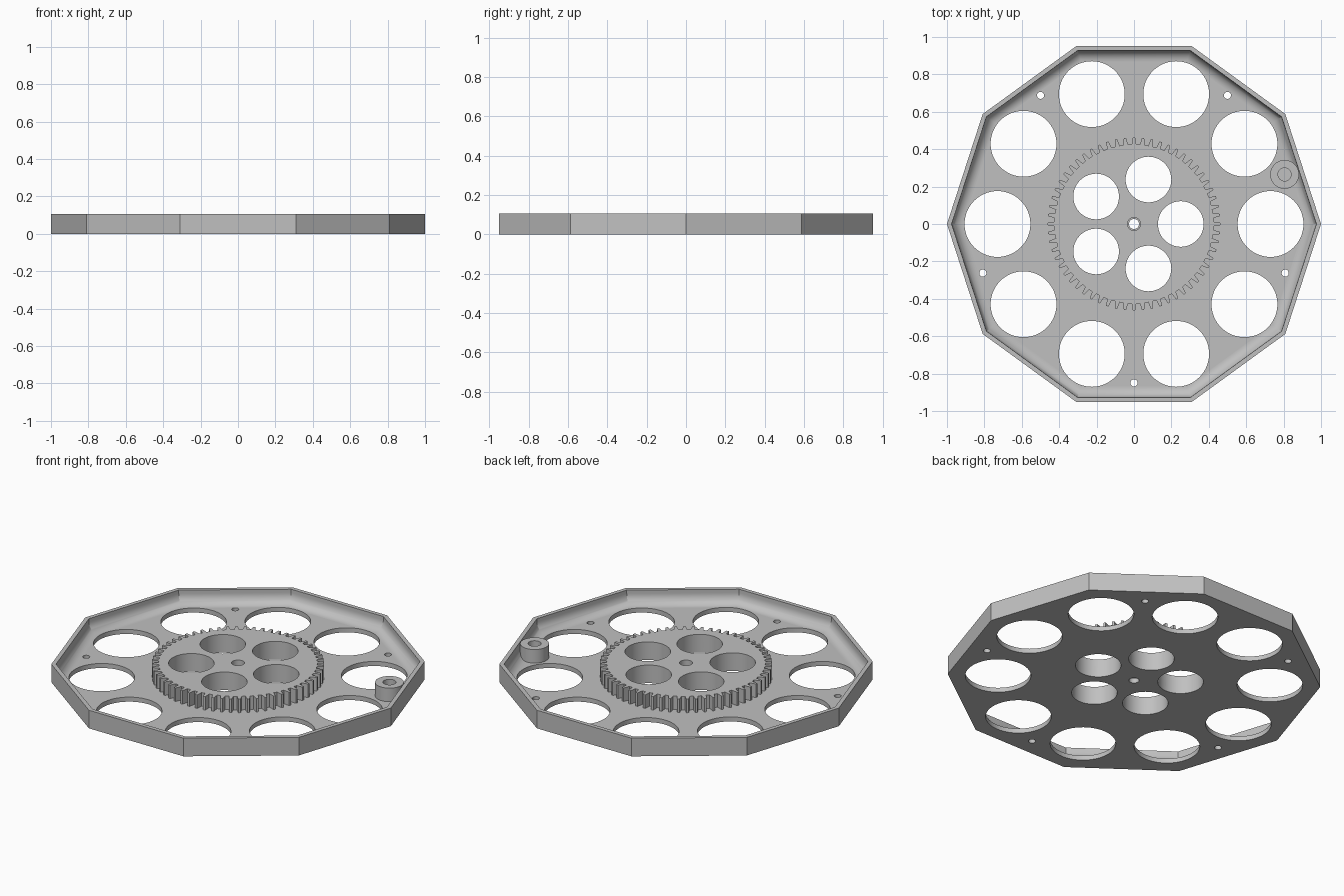
import bpy, bmesh
from math import sin, cos, pi, radians

cube = bpy.data.objects.get("Cube")
if cube:
    bpy.data.objects.remove(cube, do_unlink=True)

HEIGHT, FLOOR = 0.107, 0.027

grey = bpy.data.materials.new("plain grey")
grey.use_nodes = True
colour = (0.53, 0.53, 0.53, 1)
grey.diffuse_color = colour
grey.node_tree.nodes["Principled BSDF"].inputs["Base Color"].default_value = colour


def ring(radius, z, sides, x=0, y=0):
    return [(x + radius * cos(2 * pi * i / sides),
             y + radius * sin(2 * pi * i / sides), z) for i in range(sides)]


def loft(bm, rings):
    """Skin a stack of equal rings and cap both ends."""
    loops = [[bm.verts.new(p) for p in r] for r in rings]
    n = len(loops[0])
    for a, b in zip(loops, loops[1:]):
        for i in range(n):
            j = (i + 1) % n
            bm.faces.new((a[i], a[j], b[j], b[i]))
    bm.faces.new(loops[0][::-1])
    bm.faces.new(loops[-1])


def make(name, stacks):
    bm = bmesh.new()
    for rings in stacks:
        loft(bm, rings)
    bmesh.ops.recalc_face_normals(bm, faces=bm.faces)
    mesh = bpy.data.meshes.new(name)
    bm.to_mesh(mesh)
    bm.free()
    mesh.materials.append(grey)
    ob = bpy.data.objects.new(name, mesh)
    bpy.context.collection.objects.link(ob)
    return ob


def drill(ob, holes, bottom=-0.1):
    """Cut round holes given as (x, y, radius)."""
    cutter = make("hole_cutter", [[ring(r, z, 64, x, y) for z in (bottom, 0.3)]
                                  for x, y, r in holes])
    cutter.hide_render = True
    mod = ob.modifiers.new("holes", 'BOOLEAN')
    mod.operation, mod.solver, mod.object = 'DIFFERENCE', 'EXACT', cutter
    activate(ob)
    bpy.ops.object.modifier_apply(modifier=mod.name)
    bpy.data.objects.remove(cutter, do_unlink=True)


def activate(ob):
    bpy.ops.object.select_all(action='DESELECT')
    ob.select_set(True)
    bpy.context.view_layer.objects.active = ob


def around(count, distance, radius, start=0):
    angles = [radians(start) + 2 * pi * i / count for i in range(count)]
    return [(distance * cos(a), distance * sin(a), radius) for a in angles]


gear_holes = around(5, 0.25, 0.122)

# Ten-sided tray with a thin rim and a coved inner wall
COVE, STEPS = 0.06, 10
inner = 0.975
profile = [(1, 0), (1, HEIGHT), (inner, HEIGHT)]
for i in range(STEPS + 1):
    a = pi / 2 * i / STEPS
    profile.append((inner - COVE * (1 - cos(a)), FLOOR + COVE * (1 - sin(a))))
tray = make("tray", [[ring(r, z, 10) for r, z in profile]])
drill(tray, around(10, 0.73, 0.176) + around(5, 0.85, 0.019, 54)
      + gear_holes + [(0, 0, 0.027)])

# Toothed wheel on the tray floor
TEETH, ROOT, TIP = 60, 0.425, 0.462
outline = []
for t in range(TEETH):
    for offset, r in ((-0.28, ROOT), (-0.13, TIP), (0.13, TIP), (0.28, ROOT)):
        a = 2 * pi * (t + offset) / TEETH
        outline.append((r * cos(a), r * sin(a)))
gear = make("gear", [[[(x, y, z) for x, y in outline] for z in (FLOOR, HEIGHT)]])
drill(gear, gear_holes + [(0, 0, 0.035)])

# Round post with a blind hole beside the rim
px, py = 0.805, 0.265
post = make("post", [[ring(r, z, 48, px, py) for r, z in
                      ((0.077, FLOOR), (0.077, HEIGHT),
                       (0.035, HEIGHT), (0.035, FLOOR + 0.005))]])

for ob in (tray, gear, post):
    activate(ob)
    bpy.ops.object.shade_smooth_by_angle(angle=radians(25))
